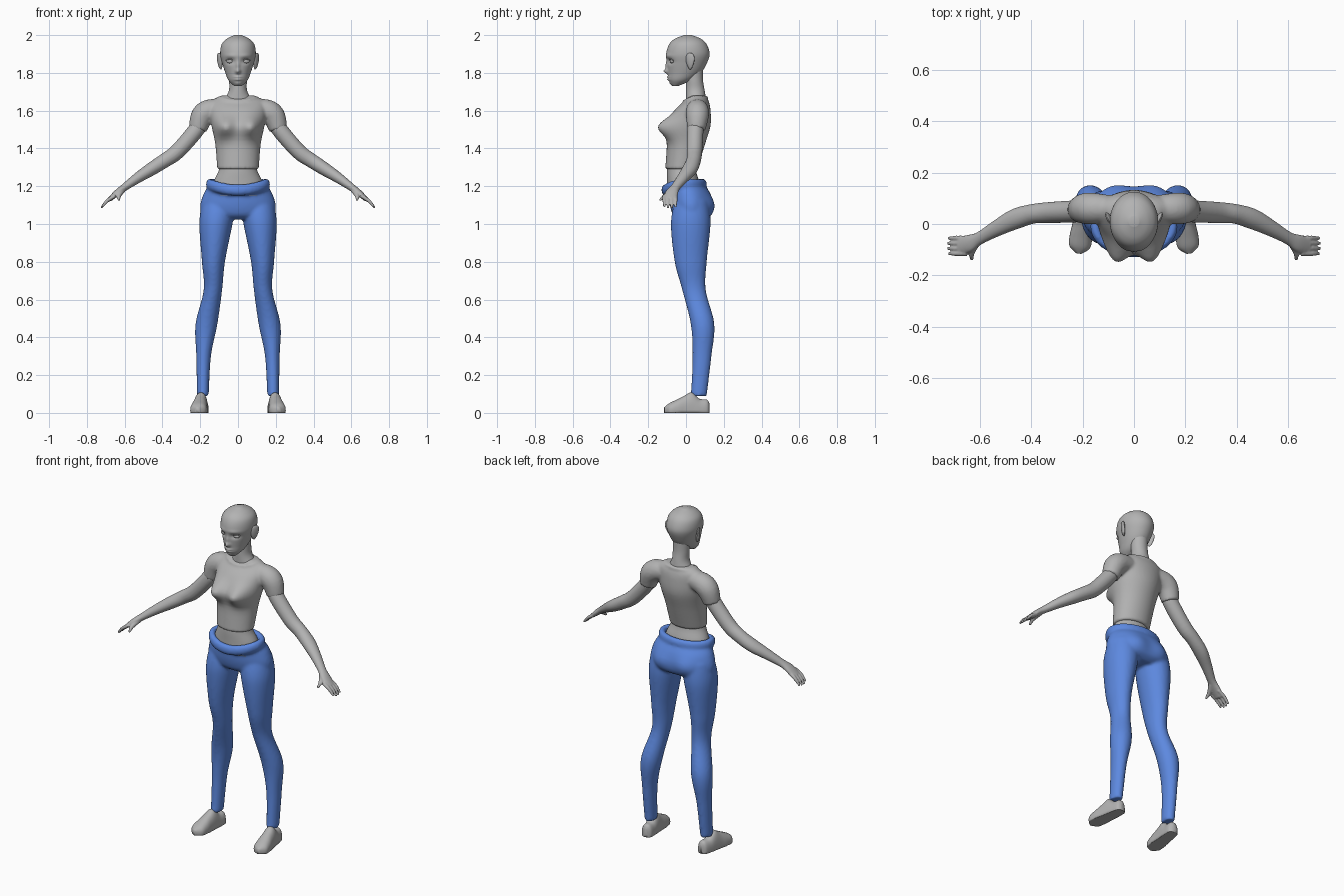
import bpy, bmesh, math
from mathutils import Vector

if "Cube" in bpy.data.objects:
    bpy.data.objects.remove(bpy.data.objects["Cube"], do_unlink=True)

X, Y, Z = Vector((1, 0, 0)), Vector((0, 1, 0)), Vector((0, 0, 1))
SIDES = (("left", 1), ("right", -1))


def material(name, red, green, blue):
    colour = (red, green, blue, 1)
    mat = bpy.data.materials.new(name)
    mat.use_nodes = True
    mat.diffuse_color = colour
    mat.node_tree.nodes["Principled BSDF"].inputs["Base Color"].default_value = colour
    return mat


GREY = material("plain grey", .45, .45, .45)
BLUE = material("denim blue", .11, .25, .74)


def level(z, front, back, half_width, x=0):
    """A level ring given by its front, back and half width."""
    return x, (front + back) / 2, z, half_width, (back - front) / 2


def refine(rings, steps):
    """Catmull-Rom interpolation of a list of rings."""
    padded = [rings[0], *rings, rings[-1]]
    rows = []
    for before, start, end, after in zip(padded, padded[1:], padded[2:], padded[3:]):
        for k in range(steps):
            t = k / steps
            rows.append([q + t / 2 * (r - p + t * (2 * p - 5 * q + 4 * r - s
                                                   + t * (3 * q - p - 3 * r + s)))
                         for p, q, r, s in zip(before, start, end, after)])
    return rows + [list(rings[-1])]


def loft(bm, rings, side=1, ref=None, segments=32, steps=5, power=2):
    """Skin rings (x, y, z, a, b = a): level without ref, else square to the path."""
    rows = refine([(*ring, ring[-1])[:5] for ring in rings], steps)
    centres = [Vector((side * row[0], row[1], row[2])) for row in rows]
    loops = []
    for i, (centre, row) in enumerate(zip(centres, rows)):
        u, v = X, Y
        if ref is not None:
            tangent = (centres[min(i + 1, len(rows) - 1)] - centres[max(i - 1, 0)]).normalized()
            u = (ref - tangent * ref.dot(tangent)).normalized()
            v = tangent.cross(u)
        loop = []
        for k in range(segments):
            angle = math.tau * k / segments
            c, s = [math.copysign(abs(w) ** (2 / power), w)
                    for w in (math.cos(angle), math.sin(angle))]
            loop.append(bm.verts.new(centre + u * row[3] * c + v * row[4] * s))
        loops.append(loop)
    for low, high in zip(loops, loops[1:]):
        for k in range(segments):
            bm.faces.new((low[k - 1], low[k], high[k], high[k - 1]))
    bm.faces.new(loops[0])
    bm.faces.new(loops[-1])


def hoop(bm, centre_y, half_width, half_depth, z, dip, height, thickness):
    """A closed band around the body that dips at the front."""
    rings = []
    for k in range(33):
        c, s = math.cos(math.tau * k / 32), math.sin(math.tau * k / 32)
        rings.append((half_width * c, centre_y + half_depth * s,
                      z - dip * min(0, s) ** 2, height, thickness))
    loft(bm, rings, ref=Z, segments=16, steps=2)


def bump(bm, x, y, z, width, height, push):
    """Push the surface softly along y around a point."""
    for v in bm.verts:
        distance = ((v.co.x - x) / width) ** 2 + ((v.co.z - z) / height) ** 2 + ((v.co.y - y) / .1) ** 2
        v.co.y += push * math.exp(-distance)


def ball(bm, centre, size):
    made = bmesh.ops.create_uvsphere(bm, u_segments=32, v_segments=20, radius=1)["verts"]
    bmesh.ops.scale(bm, vec=size, verts=made)
    bmesh.ops.translate(bm, vec=centre, verts=made)


def finish(bm, name, mat, voxel=None, smoothing=4):
    """Turn the mesh into a smooth object, blending its pieces if asked."""
    bmesh.ops.recalc_face_normals(bm, faces=bm.faces)
    mesh = bpy.data.meshes.new(name)
    bm.to_mesh(mesh)
    bm.free()
    mesh.materials.append(mat)
    mesh.shade_smooth()
    part = bpy.data.objects.new(name, mesh)
    bpy.context.collection.objects.link(part)
    if voxel:
        blend = part.modifiers.new("blend", "REMESH")
        blend.mode, blend.voxel_size, blend.use_smooth_shade = "VOXEL", voxel, True
        soften = part.modifiers.new("soften", "SMOOTH")
        soften.factor, soften.iterations = .5, smoothing


# Shirt: torso, bust, short sleeves and neckline blended together
bm = bmesh.new()
loft(bm, [level(1.29, -.11, .06, .11), level(1.42, -.1, .1, .12), level(1.52, -.09, .13, .14),
          level(1.6, -.06, .13, .15), level(1.65, -.01, .12, .14), level(1.68, .02, .1, .09)],
     segments=64)
for _, side in SIDES:
    bump(bm, .075 * side, -.09, 1.515, .06, .055, -.075)
    loft(bm, [(.08, .06, 1.61, .05), (.15, .06, 1.6, .06),
              (.19, .06, 1.57, .06), (.214, .055, 1.5, .048)], side, Y)
hoop(bm, .05, .095, .06, 1.67, .02, .008, .008)
finish(bm, "shirt", GREY, .008)

# Bare waist
bm = bmesh.new()
loft(bm, [level(1.15, -.1, .07, .14), level(1.22, -.1, .07, .13),
          level(1.29, -.1, .05, .1), level(1.36, -.09, .05, .1)], segments=48)
finish(bm, "waist", GREY)

# Neck
bm = bmesh.new()
loft(bm, [level(1.63, 0, .11, .09), level(1.7, 0, .1, .05),
          level(1.76, 0, .09, .047), level(1.83, -.01, .09, .05)], segments=48)
finish(bm, "neck", GREY)

# Head with sculpted eye sockets, brows, nose, lips and chin
bm = bmesh.new()
loft(bm, [level(1.73, -.07, -.04, .02), level(1.76, -.09, .03, .05), level(1.8, -.095, .08, .067),
          level(1.85, -.1, .11, .083), level(1.9, -.105, .125, .094), level(1.95, -.09, .11, .087),
          level(1.98, -.06, .08, .06), level(2, -.01, .03, .02)], segments=112, steps=9)
for _, side in SIDES:
    bump(bm, .04 * side, -.09, 1.862, .022, .014, .013)
    bump(bm, .04 * side, -.09, 1.89, .03, .01, -.004)
bump(bm, 0, -.1, 1.808, .013, .012, -.02)
bump(bm, 0, -.1, 1.835, .01, .026, -.01)
for lip_z in (1.765, 1.778):
    bump(bm, 0, -.1, lip_z, .02, .005, -.009)
bump(bm, 0, -.08, 1.742, .02, .01, -.005)
finish(bm, "head", GREY)

for name, side in SIDES:
    # Eye and upper lid
    bm = bmesh.new()
    ball(bm, (.04 * side, -.073, 1.861), (.021, .013, .011))
    finish(bm, name + "_eye", GREY)
    bm = bmesh.new()
    loft(bm, [(.02, -.083, 1.862, .002), (.04, -.086, 1.874, .004), (.064, -.067, 1.866, .002)],
         side, Z, segments=10)
    finish(bm, name + "_eyelid", GREY)

    # Ear, flaring outward to the top and back
    bm = bmesh.new()
    ball(bm, (0, 0, 0), (.011, .022, .044))
    for v in bm.verts:
        v.co.y *= 1 + 8 * v.co.z
        v.co.x = side * (v.co.x + .4 * v.co.y + .12 * v.co.z)
    bmesh.ops.translate(bm, vec=(.096 * side, .022, 1.862), verts=bm.verts)
    finish(bm, name + "_ear", GREY)

    # Arm with palm, four fingers and thumb
    bm = bmesh.new()
    loft(bm, [(.19, .06, 1.56, .04), (.22, .05, 1.5, .043), (.32, .045, 1.385, .041),
              (.39, .04, 1.335, .038), (.46, .02, 1.29, .04, .035), (.53, -.015, 1.245, .032, .028),
              (.6, -.055, 1.195, .025, .02), (.64, -.075, 1.165, .034, .017),
              (.68, -.085, 1.13, .034, .012)], side, Y)
    for finger, reach in enumerate((.9, 1, 1, .85)):
        y = -.055 - .02 * finger
        loft(bm, [(.65, y, 1.15, .01), (.69, y, 1.125, .01),
                  (.69 + .035 * reach, y, 1.125 - .04 * reach, .006)], side, Y, segments=12)
    loft(bm, [(.61, -.07, 1.18, .015), (.63, -.11, 1.15, .012), (.63, -.14, 1.125, .006)],
         side, X, segments=12)
    finish(bm, name + "_arm", GREY, .005, smoothing=2)

    # Shoe with a flat sole, turned out toward the toe; rows are y, half width, height
    bm = bmesh.new()
    outline = [(.124, .012, .05), (.11, .03, .07), (.07, .035, .075), (.03, .037, .108),
               (-.01, .04, .09), (-.05, .044, .07), (-.09, .04, .05), (-.115, .01, .03)]
    loft(bm, [(.2 - y / 8, y, .015, half_width, height - .015) for y, half_width, height in outline],
         side, X, power=2.3)
    for v in bm.verts:
        v.co.z = max(v.co.z, 0)
    finish(bm, name + "_shoe", GREY)

# Trousers: pelvis, seat, legs and rolled waistband blended together
bm = bmesh.new()
loft(bm, [level(1.2, -.095, .105, .158), level(1.16, -.09, .125, .182), level(1.1, -.085, .135, .2),
          level(1.05, -.07, .13, .19), level(1.025, -.04, .1, .13)], segments=64)
for _, side in SIDES:
    bump(bm, .085 * side, .13, 1.1, .07, .06, .024)
    loft(bm, [level(1.12, -.06, .12, .09, .1), level(1, -.08, .13, .088, .117),
              level(.8, -.06, .11, .061, .13), level(.65, -.02, .105, .049, .133),
              level(.47, .025, .15, .058, .167), level(.3, .035, .135, .039, .182),
              level(.09, .025, .11, .031, .186)], side, steps=8)
hoop(bm, -.01, .15, .1, 1.21, .03, .03, .02)
finish(bm, "trousers", BLUE, .009)
